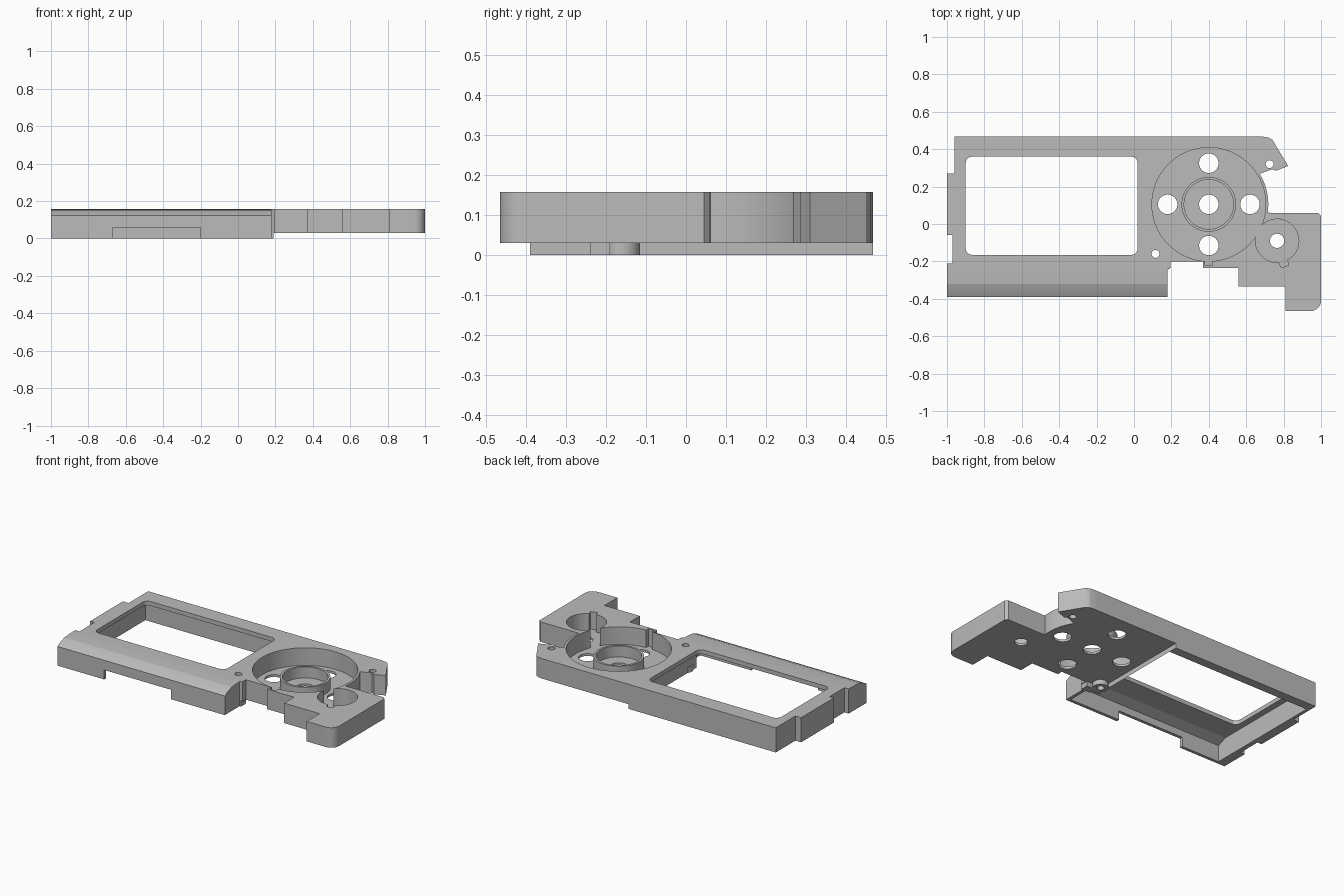
import bpy
import bmesh
from math import radians, cos, sin, pi
from mathutils import Matrix

TOP, FLOOR, PLATE = 0.157, 0.045, 0.03
DIAL = (0.4, 0.105)
KNOB = (0.765, -0.09)

if "Cube" in bpy.data.objects:
    bpy.data.objects.remove(bpy.data.objects["Cube"])

grey = bpy.data.materials.new("plain grey")
grey.use_nodes = True
grey.diffuse_color = (0.5, 0.5, 0.5, 1)
grey.node_tree.nodes["Principled BSDF"].inputs["Base Color"].default_value = grey.diffuse_color


def prism(name, points, low, high, matrix=Matrix()):
    """Extrude a flat outline from low to high, then place it with a matrix."""
    bm = bmesh.new()
    face = bm.faces.new([bm.verts.new((x, y, low)) for x, y in points])
    moved = bmesh.ops.extrude_face_region(bm, geom=[face])["geom"]
    verts = [v for v in moved if isinstance(v, bmesh.types.BMVert)]
    bmesh.ops.translate(bm, verts=verts, vec=(0, 0, high - low))
    bmesh.ops.recalc_face_normals(bm, faces=bm.faces)
    bm.transform(matrix)
    mesh = bpy.data.meshes.new(name)
    bm.to_mesh(mesh)
    bm.free()
    mesh.materials.append(grey)
    obj = bpy.data.objects.new(name, mesh)
    bpy.context.collection.objects.link(obj)
    return obj


def arc(centre, radius, start, end, steps):
    angles = [radians(start + (end - start) * i / steps) for i in range(steps + 1)]
    return [(centre[0] + radius * cos(a), centre[1] + radius * sin(a)) for a in angles]


def disc(name, centre, radius, low, high, steps=64):
    return prism(name, arc(centre, radius, 0, 360, steps)[:-1], low, high)


def box(name, x0, x1, y0, y1, low, high):
    return prism(name, [(x0, y0), (x1, y0), (x1, y1), (x0, y1)], low, high)


def along_x(name, section, x0, x1):
    """Extrude a (y, z) section along x."""
    turn = Matrix(((0, 0, 1, 0), (1, 0, 0, 0), (0, 1, 0, 0), (0, 0, 0, 1)))
    return prism(name, section, x0, x1, turn)


def slope(angle, inner, outer, low, side0, side1):
    """Cutter for a sloped edge that faces the given compass angle."""
    run, rise = outer - inner, TOP - low
    section = [(inner - run / 2, TOP + rise / 2),
               (outer + run / 10, low - rise / 10),
               (outer + 1, low - rise / 10), (outer + 1, TOP + rise / 2)]
    a = radians(angle)
    turn = Matrix(((cos(a), 0, -sin(a), 0), (sin(a), 0, cos(a), 0),
                   (0, 1, 0, 0), (0, 0, 0, 1)))
    return prism("slope_cutter", section, side0, side1, turn)


def cut(target, cutter):
    cutter.hide_render = True
    mod = target.modifiers.new("cut", "BOOLEAN")
    mod.operation = "DIFFERENCE"
    mod.solver = "EXACT"
    mod.object = cutter
    bpy.context.view_layer.objects.active = target
    bpy.ops.object.modifier_apply(modifier=mod.name)
    bpy.data.objects.remove(cutter)


# Cover outline, clockwise from the back corner
outline = [(-0.96, 0.467), (0.69, 0.467), (0.72, 0.462), (0.74, 0.45),
           (0.825, 0.31), (0.76, 0.285), (0.74, 0.293)]
outline += arc(DIAL, 0.318, 31, -8, 14)
outline += [(0.73, 0.06), (0.985, 0.06), (1, 0.045)]
outline += arc((0.945, -0.41), 0.055, 0, -90, 8)
outline += [(0.81, -0.465), (0.81, -0.335), (0.56, -0.335), (0.56, -0.235),
            (0.37, -0.235), (0.37, -0.2), (0.195, -0.2), (0.195, -0.235),
            (0.18, -0.24), (0.18, -0.39), (-1, -0.39), (-1, -0.21),
            (-0.97, -0.21), (-0.97, -0.06), (-1, -0.06), (-1, 0.27), (-0.96, 0.27)]
cover = prism("cover", outline, 0, TOP)

# Underside of the control plate sits higher than the shell walls
cut(cover, prism("under_cutter", [(0.08, -0.2), (0.18, -0.2), (0.18, -1),
                                  (2, -1), (2, 1), (0.08, 1)], -0.1, PLATE))

# Sloped edges: back, wing corner, wing, right end, right front
cut(cover, slope(90, 0.428, 0.468, 0.09, -2, 2))
cut(cover, slope(69.4, 0.603, 0.688, PLATE, -0.45, 0.3))
cut(cover, slope(31.2, 0.763, 0.866, PLATE, -0.2, 0.2))
cut(cover, slope(0, 0.92, 1, PLATE, -1, 0.2))
cut(cover, slope(-90, 0.305, 0.465, PLATE, 0.5, 2))

# Rounded front shoulder of the shell
cut(cover, along_x("shoulder_cutter", [
    (-0.22, TOP), (-0.27, 0.156), (-0.32, 0.152), (-0.36, 0.138), (-0.39, 0.122),
    (-0.42, 0.1), (-0.6, 0.1), (-0.6, 0.3), (-0.22, 0.3)], -2, 0.19))

# Hollow shell and front wall gap
cut(cover, along_x("hollow_cutter", [
    (-0.37, -0.1), (-0.37, 0.105), (-0.31, 0.13), (0.41, 0.13), (0.41, -0.1)], -0.94, 0.08))
cut(cover, box("lip_cutter", 0.05, 0.16, -0.37, -0.22, -0.1, 0.1))
cut(cover, box("gap_cutter", -0.67, -0.2, -0.6, -0.3, -0.1, 0.06))

# Display window with rounded corners
corner = 0.035
window = []
for x, y, start in ((0.02, 0.36, 0), (-0.9, 0.36, 90), (-0.9, -0.165, 180), (0.02, -0.165, 270)):
    centre = (x - corner if x > 0 else x + corner, y - corner if y > 0 else y + corner)
    window += arc(centre, corner, start, start + 90, 6)
cut(cover, prism("window_cutter", window, -0.1, 0.3))

# Round wells with key slots
cut(cover, disc("dial_cutter", DIAL, 0.304, FLOOR, 0.3, 96))
cut(cover, box("dial_slot_cutter", 0.38, 0.42, -0.222, -0.1, FLOOR, 0.3))
cut(cover, disc("knob_cutter", KNOB, 0.116, FLOOR, 0.3))
turn = Matrix.Translation((*KNOB, 0)) @ Matrix.Rotation(radians(17), 4, "Z")
cut(cover, prism("knob_slot_cutter", [(-0.022, 0), (-0.022, -0.143), (0.022, -0.143), (0.022, 0)],
                 FLOOR, 0.3, turn))

# Holes through the floors
for i in range(4):
    spot = (DIAL[0] + 0.22 * cos(i * pi / 2), DIAL[1] + 0.22 * sin(i * pi / 2))
    cut(cover, disc("hole_cutter", spot, 0.052, -0.1, 0.1, 48))
cut(cover, disc("hole_cutter", DIAL, 0.052, -0.1, 0.1, 48))
cut(cover, disc("hole_cutter", KNOB, 0.038, -0.1, 0.1, 48))
cut(cover, disc("hole_cutter", (0.725, 0.32), 0.021, -0.1, 0.3, 32))

# Raised ring around the middle hole
ring = disc("dial_ring", DIAL, 0.146, FLOOR - 0.005, 0.115)
cut(ring, disc("ring_cutter", DIAL, 0.132, -0.1, 0.3))

# Screw boss and its stop under the plate
boss = disc("screw_boss", (0.115, -0.16), 0.045, 0, PLATE + 0.005, 32)
stop = box("boss_stop", 0.13, 0.19, -0.24, -0.19, 0, PLATE + 0.005)
for part in (cover, boss):
    cut(part, disc("screw_cutter", (0.115, -0.16), 0.021, -0.1, 0.3, 32))

# Smooth round walls, keep every real edge sharp
bpy.ops.object.select_all(action="DESELECT")
for part in (cover, ring, boss, stop):
    part.select_set(True)
bpy.context.view_layer.objects.active = cover
bpy.ops.object.shade_smooth_by_angle(angle=radians(12))
